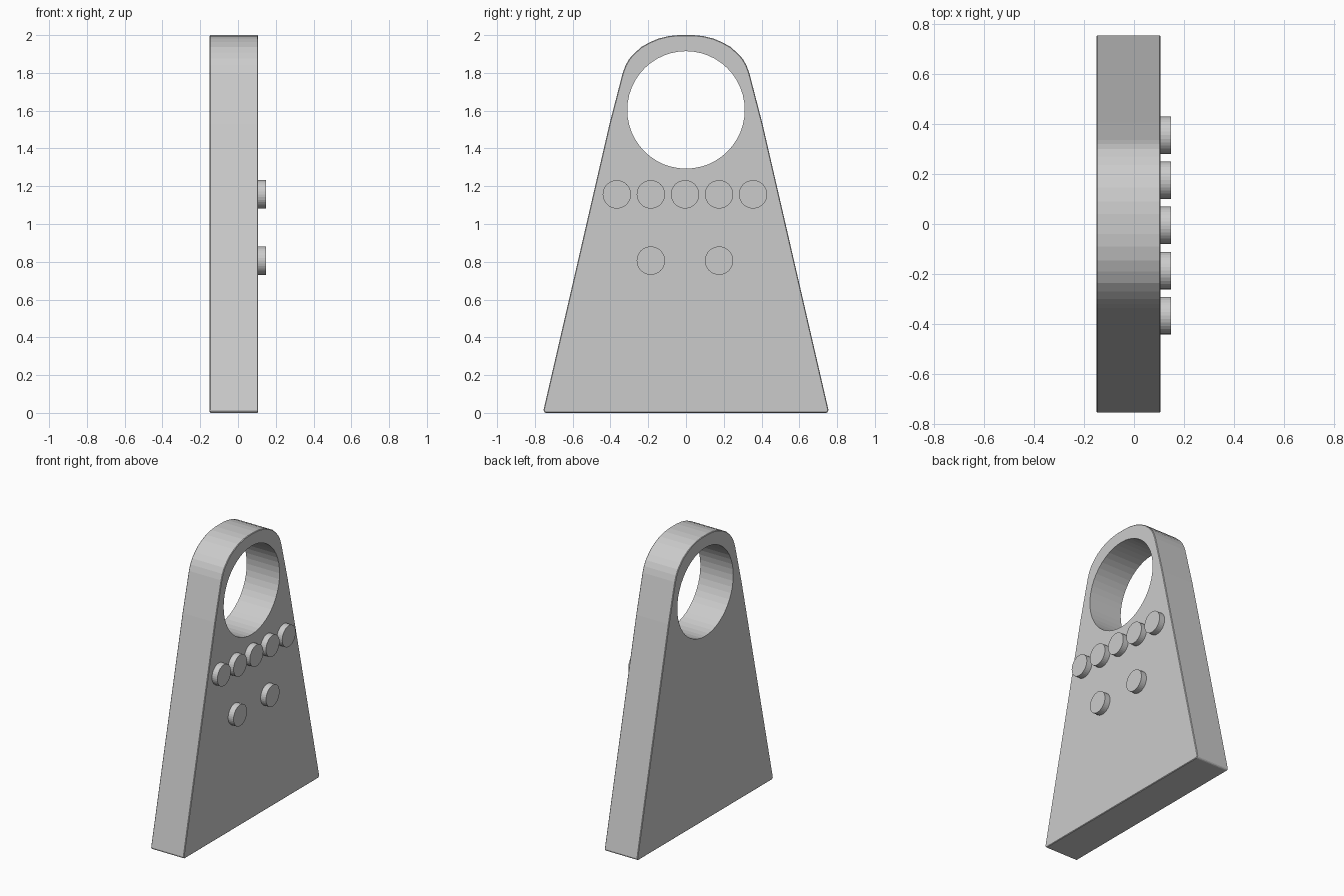
import bpy, bmesh, math

if "Cube" in bpy.data.objects:
    bpy.data.objects.remove(bpy.data.objects["Cube"])

BACK, FACE, TIP = -0.15, 0.106, 0.148


def disc(name, y, z, radius, x0, x1, sides):
    bpy.ops.mesh.primitive_cylinder_add(
        vertices=sides, radius=radius, depth=x1 - x0,
        location=((x0 + x1) / 2, y, z), rotation=(0, math.pi / 2, 0))
    obj = bpy.context.object
    obj.name = name
    return obj


# Tapered plate: half outline in (y, z), mirrored and extruded along x
half = [(0.745, 0), (0.755, 0.012), (0.405, 1.53), (0.335, 1.80),
        (0.32, 1.84), (0.30, 1.875), (0.27, 1.907), (0.235, 1.938),
        (0.19, 1.963), (0.145, 1.982), (0.09, 1.995), (0.04, 2.0)]
outline = half + [(-y, z) for y, z in reversed(half)]
bm = bmesh.new()
face = bm.faces.new([bm.verts.new((BACK, y, z)) for y, z in outline])
side = bmesh.ops.extrude_face_region(bm, geom=[face])["geom"]
bmesh.ops.translate(bm, vec=(FACE - BACK, 0, 0),
                    verts=[v for v in side if isinstance(v, bmesh.types.BMVert)])
bmesh.ops.recalc_face_normals(bm, faces=bm.faces)
mesh = bpy.data.meshes.new("plate")
bm.to_mesh(mesh)
bm.free()
plate = bpy.data.objects.new("plate", mesh)
bpy.context.collection.objects.link(plate)

# Slightly softened outer edges
bevel = plate.modifiers.new("edge_bevel", "BEVEL")
bevel.width = 0.004
bevel.segments = 1
bevel.limit_method = "ANGLE"
bevel.angle_limit = math.radians(50)

# Large round opening near the top
cutter = disc("hole_cutter", 0, 1.604, 0.311, -0.4, 0.4, 48)
cutter.hide_render = True
cutter.hide_set(True)
cut = plate.modifiers.new("hole", "BOOLEAN")
cut.object = cutter
cut.operation = "DIFFERENCE"
cut.solver = "EXACT"

# Raised studs: a row of five above a pair
rows = [(1.157, (-0.366, -0.186, -0.005, 0.175, 0.355)),
        (0.806, (-0.186, 0.175))]
for z, ys in rows:
    for y in ys:
        disc("stud", y, z, 0.075, FACE - 0.03, TIP, 32)
